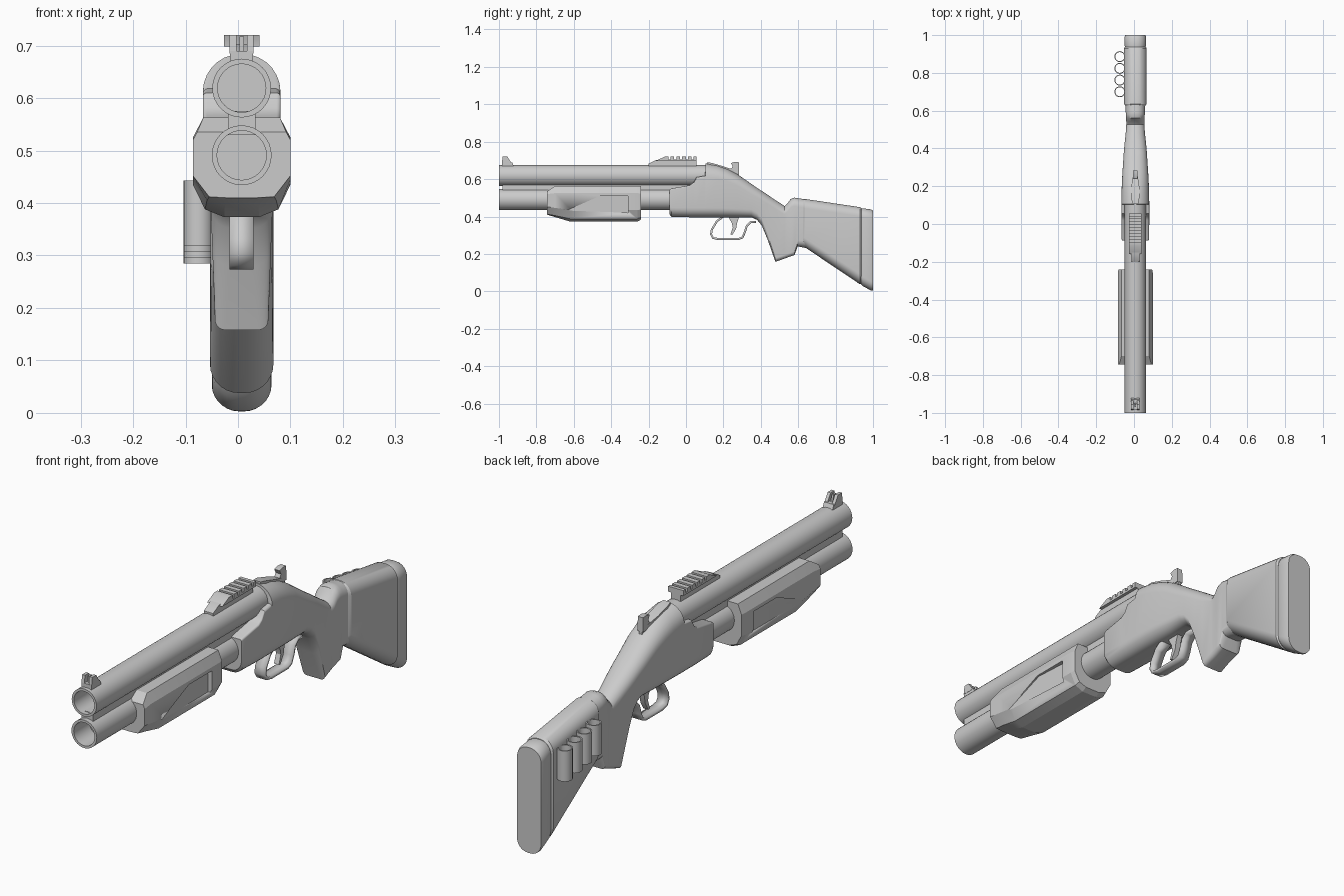
import bpy, bmesh, math

CX = 0.007  # gun centre line


def finish(name, bm, angle=30):
    bmesh.ops.remove_doubles(bm, verts=bm.verts, dist=1e-5)
    bmesh.ops.recalc_face_normals(bm, faces=bm.faces)
    me = bpy.data.meshes.new(name)
    bm.to_mesh(me)
    bm.free()
    ob = bpy.data.objects.new(name, me)
    bpy.context.collection.objects.link(ob)
    bpy.ops.object.select_all(action='DESELECT')
    bpy.context.view_layer.objects.active = ob
    ob.select_set(True)
    bpy.ops.object.shade_smooth_by_angle(angle=math.radians(angle))
    return ob


def skin(name, rings, caps=True, angle=30):
    """Bridge closed rings of points."""
    bm = bmesh.new()
    vs = [[bm.verts.new(p) for p in r] for r in rings]
    n = len(vs[0])
    for a, b in zip(vs, vs[1:]):
        for i in range(n):
            j = (i + 1) % n
            bm.faces.new((a[i], a[j], b[j], b[i]))
    if caps:
        bm.faces.new(vs[0])
        bm.faces.new(vs[-1])
    return finish(name, bm, angle)


def round_section(y, zb, zt, hw, rt, rb, seg=7):
    """Rounded rectangle across the gun at a given y."""
    pts = []
    for sx, zc, r, a0 in ((1, zb + rb, rb, -90), (1, zt - rt, rt, 0),
                          (-1, zt - rt, rt, 90), (-1, zb + rb, rb, 180)):
        for k in range(seg + 1):
            a = math.radians(a0 + 90 * k / seg)
            pts.append((CX + sx * (hw - r) + r * math.cos(a), y, zc + r * math.sin(a)))
    return pts


def prism(name, prof, x0, x1):
    """Side profile (y, z) extruded across x."""
    return skin(name, [[(CX + x, y, z) for y, z in prof] for x in (x0, x1)])


def lathe_y(name, prof, z, x=CX, n=32):
    """Profile (radius, y) spun round an axis along y."""
    return skin(name, [[(x + r * math.cos(math.tau * i / n), y, z + r * math.sin(math.tau * i / n))
                        for i in range(n)] for r, y in prof])


# barrel and magazine tube, both open at the muzzle
lathe_y("barrel", [(.036, -.45), (.046, -.45), (.046, -1), (.056, -1), (.056, .15)], .619)
lathe_y("magazine_tube", [(.01, -.9), (.047, -.9), (.047, -1), (.057, -1), (.057, 0)], .491)
prism("barrel_web", [(-.98, .53), (-.98, .575), (.03, .575), (.03, .53)], -.026, .026)

# receiver flowing into the pistol grip
body = [(-.088, .412, .545, .070, .008, .045), (-.078, .398, .550, .073, .008, .05),
        (.02, .396, .567, .074, .008, .05), (.04, .396, .582, .074, .008, .05),
        (.056, .396, .61, .074, .008, .05), (.102, .396, .618, .074, .01, .05),
        (.105, .396, .684, .074, .072, .05), (.168, .396, .674, .073, .070, .05),
        (.22, .396, .655, .071, .066, .048), (.275, .396, .626, .068, .06, .045),
        (.35, .396, .574, .063, .055, .042), (.38, .382, .553, .061, .05, .04),
        (.405, .352, .537, .059, .05, .04), (.435, .28, .517, .056, .048, .035),
        (.478, .158, .488, .051, .046, .02), (.527, .175, .456, .048, .044, .02),
        (.543, .181, .470, .048, .044, .02), (.56, .187, .494, .049, .045, .02),
        (.58, .194, .501, .050, .045, .02), (.597, .24, .498, .051, .046, .03),
        (.64, .232, .492, .052, .046, .04)]
skin("receiver_and_grip", [round_section(*s) for s in body])

# shoulder stock, shell sleeve and butt pad
sleeve = [(.625, .245, .488, .052, .04, .04), (.635, .236, .494, .059, .05, .05),
          (.93, .038, .450, .0605, .05, .055), (.938, .042, .445, .055, .05, .05)]
skin("stock", [round_section(*s) for s in sleeve])
pad = [(.93, .046, .441, .052, .046, .046), (.945, .028, .444, .057, .05, .05),
       (.99, .004, .438, .057, .05, .05), (1.0, .003, .432, .054, .048, .048)]
skin("butt_pad", [round_section(*s) for s in pad])

# four open shell loops on the left of the stock
for i in range(4):
    yc, zb, n = .70 + .062 * i, .318 - .011 * i, 20
    rings = []
    for r, z in ((.029, 0), (.029, .125), (.024, .125), (.024, 0), (.029, 0)):
        rings.append([(-.075 + r * math.cos(math.tau * k / n),
                       yc + r * math.sin(math.tau * k / n), zb + z) for k in range(n)])
    skin(f"shell_loop_{i + 1}", rings, caps=False)

# faceted pump handle
def pump_ring(y, half):
    right = [(CX + x, y, z) for x, z in half]
    return right + [(CX - x, y, z) for x, z in reversed(half)]


full = [(.033, .373), (.07, .388), (.093, .435), (.093, .525), (.073, .563)]
pump = skin("pump_handle", [
    pump_ring(-.743, [(.03, .41), (.062, .412), (.093, .452), (.093, .52), (.085, .535)]),
    pump_ring(-.70, [(.032, .397), (.066, .405), (.093, .446), (.093, .525), (.073, .563)]),
    pump_ring(-.62, full), pump_ring(-.26, full),
    pump_ring(-.24, [(.033, .384), (.066, .396), (.089, .437), (.089, .523), (.073, .563)])], angle=15)

# tapered finger recess on both sides of the pump
outline = [(-.64, .432, .0925), (-.46, .51, .085), (-.31, .51, .076), (-.31, .42, .076)]
for s in (1, -1):
    cutter = skin("recess_cutter", [[(CX + s * x, y, z) for y, z, x in outline],
                                    [(CX + s * .13, y, z) for y, z, x in outline]])
    mod = pump.modifiers.new("recess", 'BOOLEAN')
    mod.object = cutter
    mod.solver = 'EXACT'
    bpy.context.view_layer.objects.active = pump
    bpy.ops.object.modifier_apply(modifier=mod.name)
    bpy.data.objects.remove(cutter)

# sight rail with teeth
prism("rail_neck", [(-.2, .66), (-.2, .682), (-.16, .703), (.056, .703), (.056, .66)], -.021, .021)
teeth = [(-.16, .698), (-.115, .72)]
for i in range(5):
    y = -.083 + .031 * i
    teeth += [(y - .011, .72), (y - .011, .706), (y, .706), (y, .72)]
teeth += [(.056, .72), (.056, .698)]
prism("rail_top", teeth, -.034, .034)

# front sight: base, two ears and a post
prism("front_sight_base", [(-.985, .665), (-.985, .69), (-.93, .69), (-.918, .665)], -.022, .022)
ear = [(-.985, .685), (-.98, .72), (-.955, .72), (-.932, .685)]
for s in (1, -1):
    prism("front_sight_ear", ear, s * .01, s * .023)
prism("front_sight_post", [(-.97, .685), (-.97, .717), (-.955, .717), (-.945, .685)], -.004, .004)

# tang lever on top of the receiver, narrowing to an upright spur
lever = [(.112, .69, .016), (.14, .686, .022), (.20, .668, .021), (.25, .652, .013), (.283, .635, .007)]
skin("tang_lever", [[(CX - w, y, z - .022), (CX + w, y, z - .022), (CX + w, y, z), (CX - w, y, z)]
                    for y, z, w in lever])
prism("lever_spur", [(.235, .645), (.25, .668), (.24, .686), (.262, .692), (.283, .69),
                     (.284, .632), (.255, .63)], -.012, .012)

# trigger guard ribbon
path = [(.20, .40), (.165, .375), (.138, .33), (.134, .305), (.145, .285), (.175, .279), (.28, .279),
        (.302, .288), (.314, .315), (.325, .35), (.345, .37), (.375, .37)]
bm = bmesh.new()
rows = [[bm.verts.new((CX + s * .023, y, z)) for s in (-1, 1)] for y, z in path]
for a, b in zip(rows, rows[1:]):
    bm.faces.new((a[0], a[1], b[1], b[0]))
guard = finish("trigger_guard", bm, 45)
sol = guard.modifiers.new("thickness", 'SOLIDIFY')
sol.thickness, sol.offset = .011, 0

# trigger
prism("trigger", [(.225, .40), (.245, .365), (.25, .34), (.237, .303), (.248, .302), (.268, .335),
                  (.273, .365), (.285, .40)], -.011, .011)
